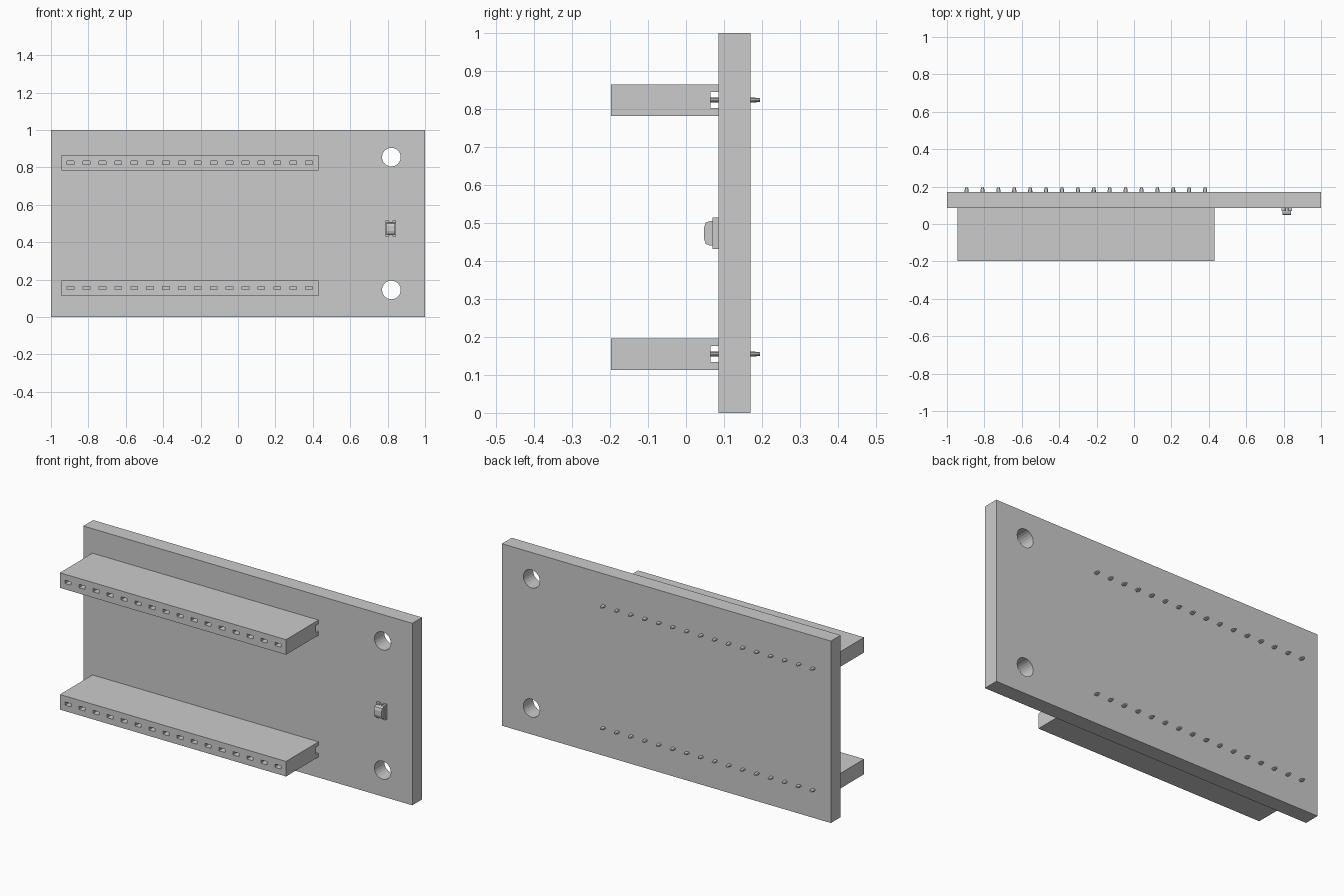
import bpy, bmesh, math
from mathutils import Matrix

if "Cube" in bpy.data.objects:
    bpy.data.objects.remove(bpy.data.objects["Cube"])

grey = bpy.data.materials.new("light_grey")
grey.diffuse_color = (0.6, 0.6, 0.6, 1)
grey.use_nodes = True
grey.node_tree.nodes["Principled BSDF"].inputs["Base Color"].default_value = grey.diffuse_color

PITCH = 0.085
PIN_X = [-0.895 + PITCH * i for i in range(16)]
ROWS = {"upper": 0.824, "lower": 0.155}


def finish(name, bm):
    bmesh.ops.recalc_face_normals(bm, faces=bm.faces)
    me = bpy.data.meshes.new(name)
    bm.to_mesh(me)
    bm.free()
    me.materials.append(grey)
    ob = bpy.data.objects.new(name, me)
    bpy.context.collection.objects.link(ob)
    return ob


def add_box(bm, x0, x1, y0, y1, z0, z1):
    m = Matrix.Translation(((x0 + x1) / 2, (y0 + y1) / 2, (z0 + z1) / 2))
    bmesh.ops.create_cube(bm, size=1, matrix=m @ Matrix.Diagonal((x1 - x0, y1 - y0, z1 - z0, 1)))


def add_rod(bm, x, z, y0, y1, rx, rz, sides, tip=1.0):
    # Rod along y, from y0 to y1
    m = (Matrix.Translation((x, (y0 + y1) / 2, z)) @ Matrix.Diagonal((rx, 1, rz, 1))
         @ Matrix.Rotation(-math.pi / 2, 4, 'X'))
    bmesh.ops.create_cone(bm, cap_ends=True, segments=sides, radius1=1, radius2=tip,
                          depth=y1 - y0, matrix=m)


def add_prism(bm, points, offset):
    f = bm.faces.new([bm.verts.new(p) for p in points])
    r = bmesh.ops.extrude_face_region(bm, geom=[f])
    bmesh.ops.translate(bm, vec=offset, verts=[v for v in r["geom"] if isinstance(v, bmesh.types.BMVert)])


def cut(ob, cutter):
    cutter.hide_render = True
    mod = ob.modifiers.new("cut", 'BOOLEAN')
    mod.operation = 'DIFFERENCE'
    mod.solver = 'EXACT'
    mod.object = cutter
    bpy.context.view_layer.objects.active = ob
    bpy.ops.object.modifier_apply(modifier=mod.name)
    bpy.data.objects.remove(cutter)


# Board with two mounting holes
bm = bmesh.new()
add_box(bm, -1, 1, 0.085, 0.17, 0, 1)
board = finish("board", bm)
bm = bmesh.new()
for z in (0.145, 0.855):
    add_rod(bm, 0.82, z, 0, 0.3, 0.05, 0.05, 24)
cut(board, finish("hole_cutter", bm))

for row, z in ROWS.items():
    # Socket strip: grooved section swept along x
    bm = bmesh.new()
    h, g = 0.0415, 0.021
    section = [(-0.197, -h), (0.085, -h), (0.085, -g), (0.065, -g),
               (0.065, g), (0.085, g), (0.085, h), (-0.197, h)]
    add_prism(bm, [(-0.945, y, z + dz) for y, dz in section], (1.375, 0, 0))
    strip = finish(row + "_socket_strip", bm)
    # Narrow slots in the front of the strip
    bm = bmesh.new()
    for x in PIN_X:
        add_box(bm, x - 0.018, x + 0.018, -0.25, -0.12, z - 0.009, z + 0.009)
    cut(strip, finish("slot_cutter", bm))
    # Pins crossing the groove and standing out behind the board
    bm = bmesh.new()
    for x in PIN_X:
        add_rod(bm, x, z, 0.06, 0.18, 0.011, 0.0065, 8)
        add_rod(bm, x, z, 0.18, 0.195, 0.011, 0.0065, 8, 0.7)
    finish(row + "_pins", bm)

# Small surface-mounted part: notched base and domed body
bm = bmesh.new()
half = [(0.028, 0.042), (0.01, 0.042), (0.006, 0.031), (-0.006, 0.031), (-0.01, 0.042), (-0.028, 0.042)]
outline = half + [(-x, -z) for x, z in half]
add_prism(bm, [(0.817 + x, 0.07, 0.473 + z) for x, z in outline], (0, 0.016, 0))
finish("component_base", bm)
bm = bmesh.new()
dome = [(0.08, 0.441), (0.062, 0.441), (0.052, 0.445), (0.047, 0.46), (0.047, 0.486),
        (0.052, 0.501), (0.062, 0.505), (0.08, 0.505)]
add_prism(bm, [(0.794, y, z) for y, z in dome], (0.046, 0, 0))
finish("component_body", bm)
